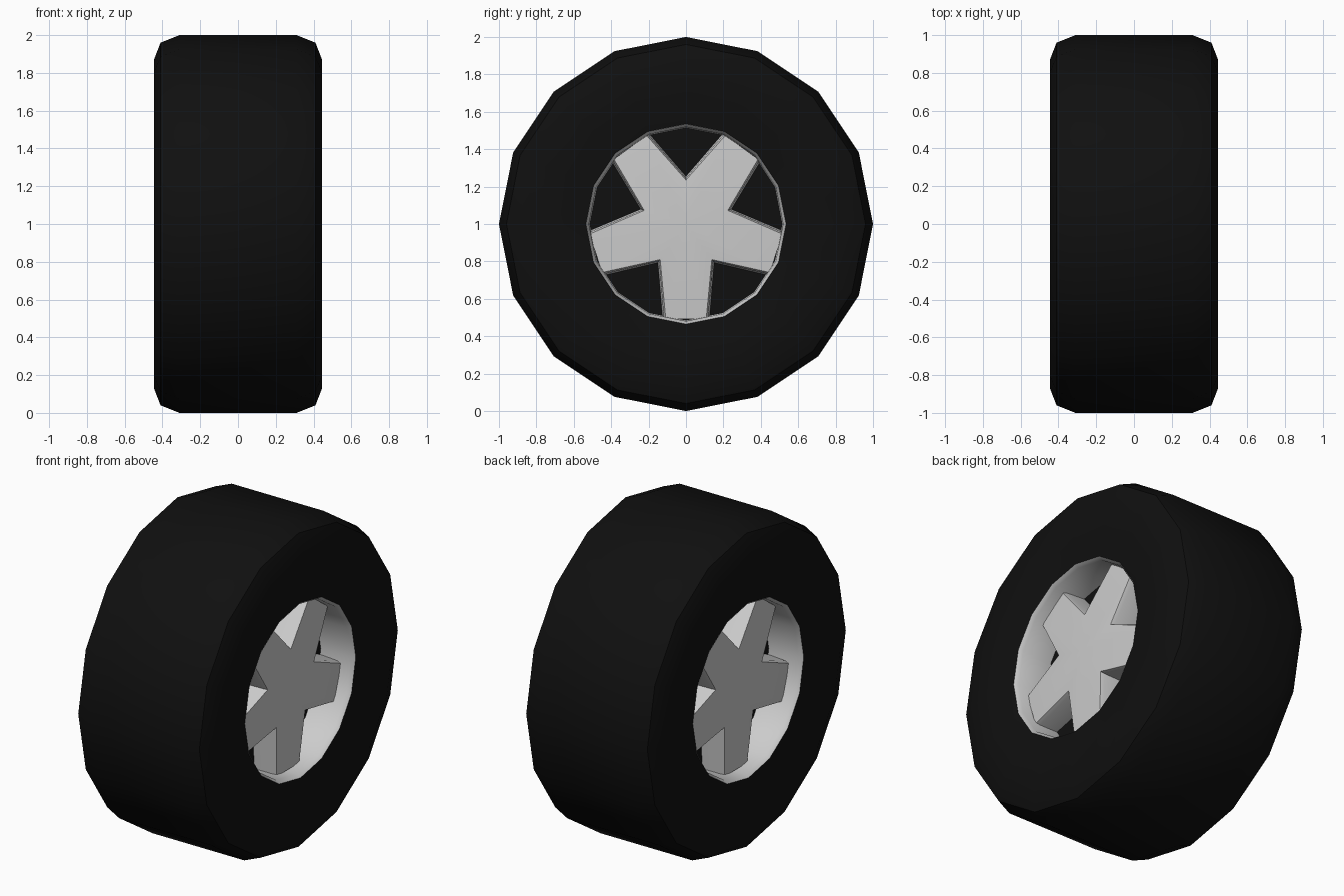
import bpy, bmesh
from math import sin, cos, pi, radians

if "Cube" in bpy.data.objects:
    bpy.data.objects.remove(bpy.data.objects["Cube"])

SIDES = 16
AXLE_Z = 1.0

tyre_mat = bpy.data.materials.new("rubber_black")
tyre_mat.diffuse_color = (0.005, 0.005, 0.005, 1)
tyre_mat.use_nodes = True
tyre_mat.node_tree.nodes["Principled BSDF"].inputs["Base Color"].default_value = tyre_mat.diffuse_color


def finish(bm, name, mat=None, angle=35):
    bmesh.ops.recalc_face_normals(bm, faces=bm.faces)
    mesh = bpy.data.meshes.new(name)
    bm.to_mesh(mesh)
    bm.free()
    obj = bpy.data.objects.new(name, mesh)
    bpy.context.collection.objects.link(obj)
    if mat:
        mesh.materials.append(mat)
    bpy.ops.object.select_all(action='DESELECT')
    obj.select_set(True)
    bpy.context.view_layer.objects.active = obj
    bpy.ops.object.shade_smooth_by_angle(angle=radians(angle))
    return obj


def bridge(bm, a, b):
    n = len(a)
    for i in range(n):
        bm.faces.new((a[i], a[(i + 1) % n], b[(i + 1) % n], b[i]))


def lathe(name, profile, closed=False, mat=None):
    """Turn (x, radius) points around the axle."""
    bm = bmesh.new()
    rings = [[bm.verts.new((x, r * cos(2 * pi * i / SIDES), AXLE_Z + r * sin(2 * pi * i / SIDES)))
              for i in range(SIDES)] for x, r in profile]
    for a, b in zip(rings, rings[1:] + (rings[:1] if closed else [])):
        bridge(bm, a, b)
    return finish(bm, name, mat)


def spokes(name, side):
    """Five-armed star: flared walls, softened front edge, shallow domed hub."""
    bm = bmesh.new()
    rings = []
    # x, arm half width, notch radius
    for x, half, notch in ((0.20, 0.125, 0.255), (0.315, 0.118, 0.245), (0.338, 0.108, 0.235)):
        ring = []
        for k in range(5):
            a = radians(-90 + 72 * k)
            rise = 0.02 if notch < 0.25 else 0
            for u, v, dx in ((0.507, -half, 0), (0.507, half, 0),
                             (notch * cos(pi / 5), notch * sin(pi / 5), rise)):
                ring.append(bm.verts.new((side * (x + dx),
                                          u * cos(a) - v * sin(a),
                                          AXLE_Z + u * sin(a) + v * cos(a))))
        rings.append(ring)
    bridge(bm, rings[0], rings[1])
    bridge(bm, rings[1], rings[2])
    hub = bm.verts.new((side * 0.375, 0, AXLE_Z))
    for i in range(15):
        bm.faces.new((rings[2][i], rings[2][(i + 1) % 15], hub))
    return finish(bm, name, angle=50)


# Tyre: half profile mirrored across the wheel
half = [(0.31, 1.0), (0.41, 0.96), (0.445, 0.87), (0.44, 0.68), (0.42, 0.535), (0.30, 0.535)]
lathe("tyre", half + [(-x, r) for x, r in reversed(half)], closed=True, mat=tyre_mat)

for label, s in (("right", 1), ("left", -1)):
    # Rim lip and barrel
    lathe(label + "_rim", [(s * 0.41, 0.537), (s * 0.423, 0.535), (s * 0.40, 0.519), (s * 0.20, 0.515)])
    spokes(label + "_spokes", s)

# Dark plate behind the spokes
lathe("backing_plate", [(0.20, 0.001), (0.20, 0.517), (-0.20, 0.517), (-0.20, 0.001)], mat=tyre_mat)
